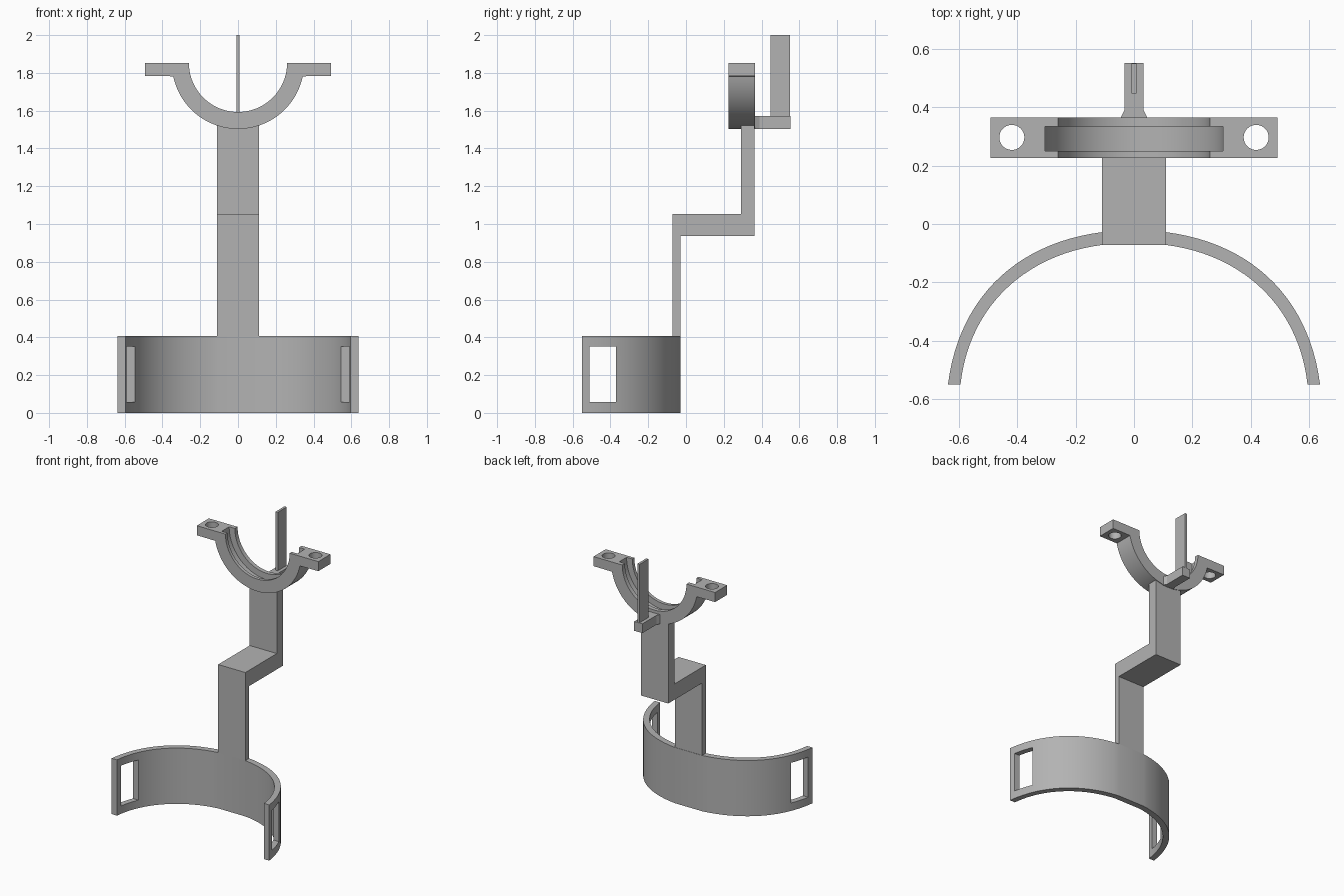
import bpy
import bmesh
from math import sin, cos, pi, radians
from mathutils import Vector
from mathutils.geometry import interpolate_bezier

if "Cube" in bpy.data.objects:
    bpy.data.objects.remove(bpy.data.objects["Cube"])

GREY = (0.45, 0.45, 0.45, 1.0)
grey = bpy.data.materials.new("plain grey")
grey.use_nodes = True
grey.diffuse_color = GREY
grey.node_tree.nodes["Principled BSDF"].inputs["Base Color"].default_value = GREY


def prism(name, points, axis, low, high):
    """Extrude a 2D outline along x, y or z."""
    place = {"x": lambda a, b, d: (d, a, b),
             "y": lambda a, b, d: (a, d, b),
             "z": lambda a, b, d: (a, b, d)}[axis]
    bm = bmesh.new()
    face = bm.faces.new([bm.verts.new(place(a, b, low)) for a, b in points])
    result = bmesh.ops.extrude_face_region(bm, geom=[face])
    verts = [g for g in result["geom"] if isinstance(g, bmesh.types.BMVert)]
    shift = Vector(place(0, 0, high - low))
    bmesh.ops.translate(bm, verts=verts, vec=shift)
    bmesh.ops.recalc_face_normals(bm, faces=bm.faces)
    mesh = bpy.data.meshes.new(name)
    bm.to_mesh(mesh)
    bm.free()
    mesh.materials.append(grey)
    obj = bpy.data.objects.new(name, mesh)
    bpy.context.collection.objects.link(obj)
    return obj


def rect(a0, a1, b0, b1):
    return [(a0, b0), (a1, b0), (a1, b1), (a0, b1)]


def arc(cx, cy, r, start, end, n):
    angles = [start + (end - start) * i / n for i in range(n + 1)]
    return [(cx + r * cos(t), cy + r * sin(t)) for t in angles]


def circle(cx, cy, r, n):
    return arc(cx, cy, r, 0, 2 * pi, n)[:-1]


def activate(obj):
    bpy.ops.object.select_all(action="DESELECT")
    obj.select_set(True)
    bpy.context.view_layer.objects.active = obj


def cut(obj, cutter):
    activate(obj)
    mod = obj.modifiers.new("cut", "BOOLEAN")
    mod.operation = "DIFFERENCE"
    mod.solver = "EXACT"
    mod.object = cutter
    bpy.ops.object.modifier_apply(modifier=mod.name)
    bpy.data.objects.remove(cutter)


def smooth(obj):
    activate(obj)
    bpy.ops.object.shade_smooth_by_angle(angle=radians(25))


def curve(*handles):
    pts = interpolate_bezier(*[Vector(h) for h in handles], 24)
    return [(p[0], p[1]) for p in pts]


def mirrored(half):
    return [(-x, y) for x, y in reversed(half)] + half


# Curved band with a slot near each end
outer = curve((0.11, -0.028), (0.40, -0.065), (0.60, -0.25), (0.638, -0.55))
inner = curve((0.11, -0.072), (0.37, -0.105), (0.565, -0.28), (0.595, -0.55))
band = prism("band", mirrored(outer) + mirrored(inner)[::-1], "z", 0, 0.408)
cut(band, prism("slot_cutter", rect(-0.51, -0.37, 0.058, 0.352), "x", -1, 1))
smooth(band)

# Stepped stem rising from the band to the cradle
stem = [(-0.072, 0.40), (-0.03, 0.40), (-0.03, 0.937), (0.362, 0.937),
        (0.362, 1.53), (0.292, 1.53), (0.292, 1.053), (-0.072, 1.053)]
prism("stem", stem, "x", -0.11, 0.11)

# Half-round cradle with two ears
TOP, EAR = 1.853, 1.783
dip = 0.204
cradle_outline = (
    [(-0.492, TOP), (-0.492, EAR)]
    + arc(0, TOP, 0.35, pi + dip, 2 * pi - dip, 40)
    + [(0.492, EAR), (0.492, TOP)]
    + arc(0, TOP, 0.26, 2 * pi, pi, 40))
cradle = prism("cradle", cradle_outline, "y", 0.226, 0.366)

# Groove inside the cradle and bolt holes in the ears
cut(cradle, prism("groove_cutter", circle(0, TOP, 0.306, 80), "y", 0.25, 0.335))
for x in (-0.419, 0.419):
    cut(cradle, prism("hole_cutter", circle(x, 0.297, 0.043, 32), "z", 1.7, 1.95))
smooth(cradle)

# Rear arm, flared where it joins the cradle, with an upright blade
flare = [(0.033, 0.552), (0.033, 0.39), (0.045, 0.366), (0.045, 0.355)]
prism("rear_arm", mirrored(flare), "z", 1.504, 1.572)
prism("blade", rect(-0.009, 0.009, 0.447, 0.55), "z", 1.56, 2.0)
